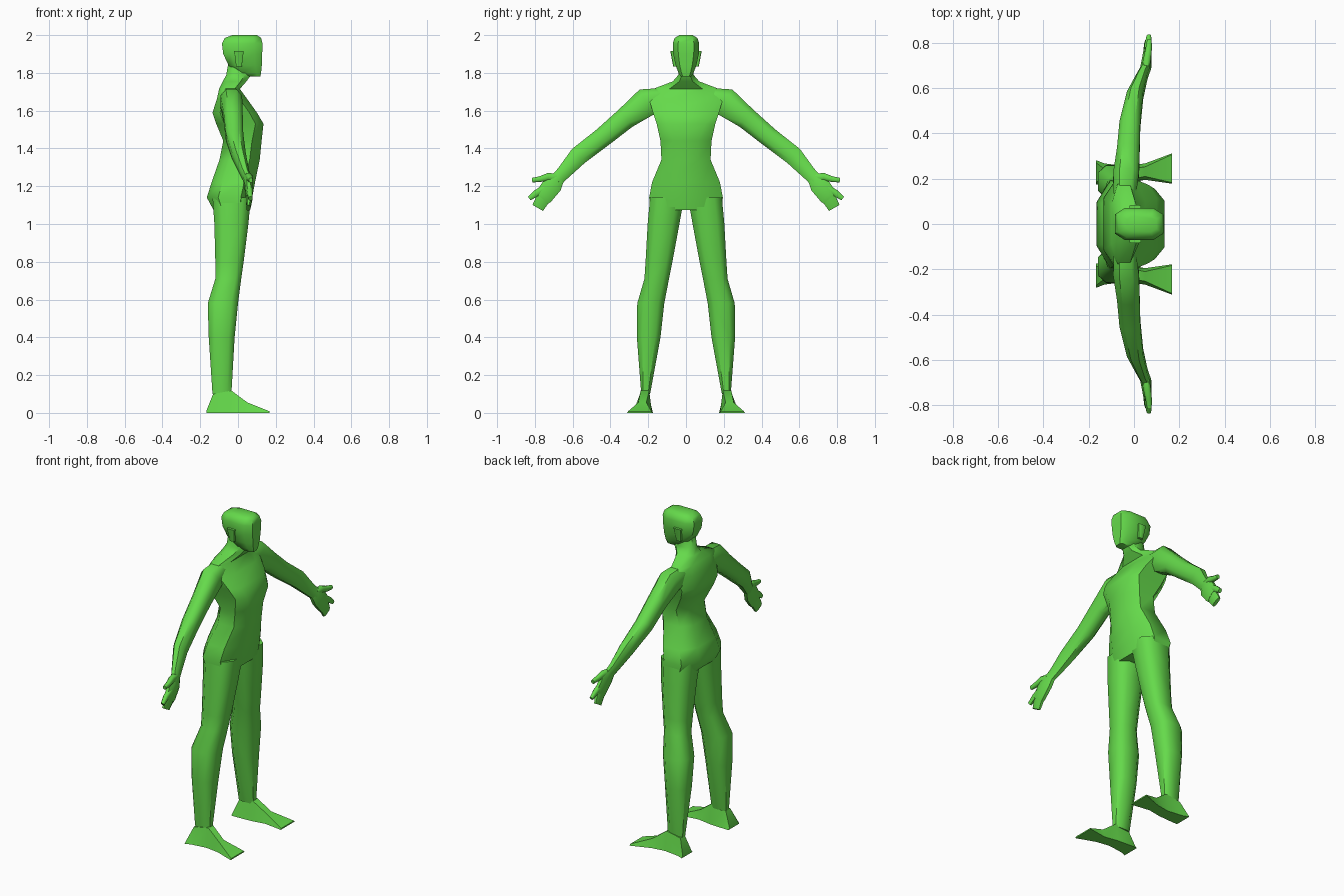
import bpy, bmesh, math
from mathutils import Vector

skin = bpy.data.materials.new("green_skin")
skin.diffuse_color = (0.13, 0.70, 0.07, 1)


def loft(name, rings, mirror=False):
    """Skin a list of equal-length point rings and close both ends."""
    bm = bmesh.new()
    vs = [[bm.verts.new(p) for p in r] for r in rings]
    n = len(rings[0])
    for a, b in zip(vs, vs[1:]):
        for i in range(n):
            j = (i + 1) % n
            bm.faces.new((a[i], a[j], b[j], b[i]))
    bm.faces.new(vs[0])
    bm.faces.new(vs[-1])
    bmesh.ops.recalc_face_normals(bm, faces=bm.faces[:])
    me = bpy.data.meshes.new(name)
    bm.to_mesh(me)
    bm.free()
    for p in me.polygons:
        p.use_smooth = True
    me.set_sharp_from_angle(angle=math.radians(50))
    me.materials.append(skin)
    ob = bpy.data.objects.new(name, me)
    bpy.context.collection.objects.link(ob)
    if mirror:
        m = ob.modifiers.new("other_side", 'MIRROR')
        m.use_axis = (False, True, False)
    return ob


def octagon(c, u, v, k):
    """Eight-sided section: centre, two half-axes, corner fullness."""
    s = [(1, -k), (1, k), (k, 1), (-k, 1), (-1, k), (-1, -k), (-k, -1), (k, -1)]
    return [c + u * a + v * b for a, b in s]


def level(z, x0, x1, y0, y1, k=0.55):
    """Horizontal section from its extents."""
    return octagon(Vector(((x0 + x1) / 2, (y0 + y1) / 2, z)),
                   Vector(((x1 - x0) / 2, 0, 0)), Vector((0, (y1 - y0) / 2, 0)), k)


def limb(name, path, k=0.5):
    """Tube through (x, y, z, half height, half depth) points, mirrored."""
    pts = [Vector(p[:3]) for p in path]
    rings = []
    for i, p in enumerate(path):
        t = pts[min(i + 1, len(pts) - 1)] - pts[max(i - 1, 0)]
        side = Vector((0, -t.z, t.y)).normalized()
        rings.append(octagon(pts[i], Vector((p[4], 0, 0)), side * p[3], k))
    return loft(name, rings, True)


# torso and neck: z, back, front, half width
torso = [(1.075, -.13, .06, .19), (1.14, -.165, .075, .195), (1.22, -.14, .09, .18),
         (1.34, -.098, .115, .13), (1.44, -.078, .125, .135), (1.53, -.115, .135, .155),
         (1.59, -.135, .10, .175), (1.66, -.112, .05, .195), (1.715, -.10, .01, .175),
         (1.755, -.08, .045, .07), (1.79, -.062, .07, .04), (1.86, -.05, .08, .04)]
loft("torso", [level(z, a, b, -w, w, .66 if 1.5 < z < 1.6 else .5) for z, a, b, w in torso])

# head
head = [(1.78, .05, .118, .028), (1.80, .00, .122, .04), (1.84, -.05, .126, .055),
        (1.90, -.078, .128, .068), (1.955, -.085, .13, .070), (1.985, -.07, .122, .06),
        (2.0, -.03, .10, .035)]
loft("head", [level(z, a, b, -w, w, .6) for z, a, b, w in head])

# ears
loft("ear", [level(1.835, -.01, .02, .045, .068, .8),
             level(1.915, -.02, .03, .055, .083, .8)], True)

# legs: z, back, front, inner, outer
legs = [(1.14, -.135, .068, .01, .19), (1.0, -.125, .055, .035, .203),
        (.80, -.12, .03, .072, .214), (.71, -.12, .017, .09, .22),
        (.58, -.16, 0, .115, .258), (.40, -.155, -.018, .135, .26),
        (.10, -.135, -.035, .19, .237)]
loft("leg", [level(*r) for r in legs], True)

# feet: x, inner, outer, height, top narrowing
feet = [(-.168, .175, .282, .01, .01), (-.132, .175, .268, .10, .025),
        (-.035, .18, .255, .118, .015), (.05, .195, .268, .055, .015),
        (.168, .178, .312, .008, .005)]
loft("foot", [[(x, a, 0), (x, b, 0), (x, b - t, h), (x, a + t, h)]
              for x, a, b, h, t in feet], True)

# arms
limb("arm", [(-.04, .13, 1.66, .06, .05), (-.035, .21, 1.645, .076, .057),
             (-.025, .32, 1.56, .058, .05), (-.018, .44, 1.46, .052, .046),
             (.005, .57, 1.36, .05, .036), (.035, .65, 1.27, .037, .024),
             (.05, .685, 1.235, .034, .02)])

# hands
limb("palm", [(.045, .67, 1.25, .032, .02), (.055, .705, 1.21, .052, .021),
              (.06, .75, 1.15, .048, .018), (.06, .762, 1.135, .044, .015)])
limb("thumb", [(.05, .685, 1.245, .022, .018), (.058, .73, 1.25, .02, .017),
               (.065, .775, 1.237, .015, .014), (.068, .815, 1.232, .012, .01)])
limb("index_finger", [(.06, .74, 1.19, .02, .016), (.062, .79, 1.165, .018, .015),
                      (.066, .83, 1.135, .012, .01)])
limb("outer_fingers", [(.06, .745, 1.155, .035, .016), (.058, .765, 1.12, .036, .015),
                       (.055, .785, 1.085, .032, .01)])
